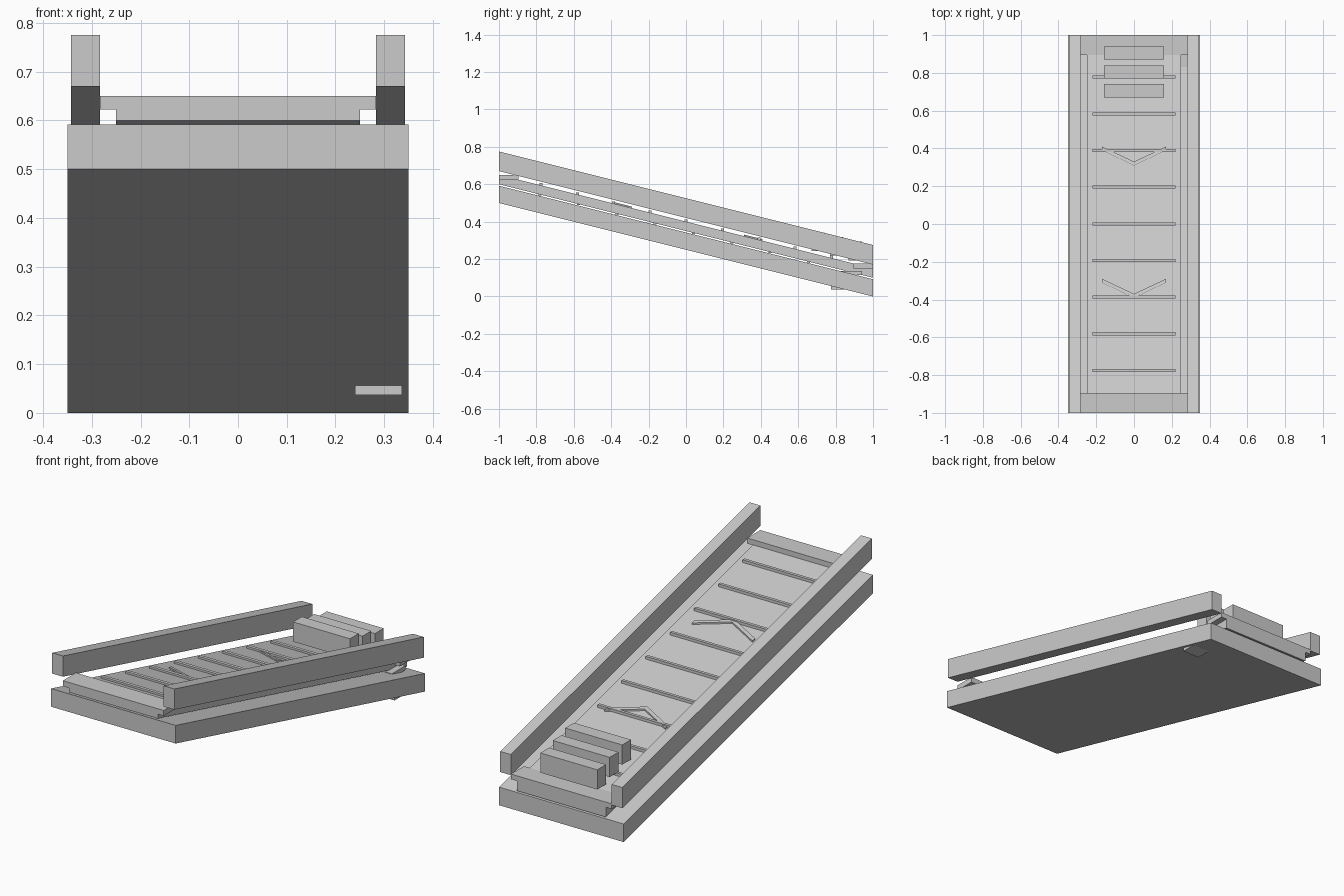
import bpy

if "Cube" in bpy.data.objects:
    bpy.data.objects.remove(bpy.data.objects["Cube"])

SLOPE = -0.25


def make(name, outline, z0, z1, slope=0.0):
    """Prism over an xy outline; z0/z1 are heights at y=0, tilted along y by slope."""
    n = len(outline)
    verts = [(x, y, z + slope * y) for z in (z0, z1) for x, y in outline]
    faces = [tuple(range(n))[::-1], tuple(range(n, 2 * n))]
    faces += [(i, (i + 1) % n, n + (i + 1) % n, n + i) for i in range(n)]
    mesh = bpy.data.meshes.new(name)
    mesh.from_pydata(verts, [], faces)
    obj = bpy.data.objects.new(name, mesh)
    bpy.context.collection.objects.link(obj)
    return obj


def block(name, x0, x1, y0, y1, z0, z1, slope=0.0):
    return make(name, [(x0, y0), (x1, y0), (x1, y1), (x0, y1)], z0, z1, slope)


# Sloping base, conveyor belt and side rails
block("base", -0.35, 0.35, -1, 1, 0.25, 0.342, SLOPE)
block("belt", -0.25, 0.25, -1, 1, 0.35, 0.40, SLOPE)
for side, x in (("left", -0.313), ("right", 0.313)):
    block(side + "_rail", x - 0.03, x + 0.03, -1, 1, 0.42, 0.525, SLOPE)

# Level plates at both ends
block("upper_end_plate", -0.283, 0.283, -1, -0.895, 0.622, 0.65)
block("lower_end_plate", -0.283, 0.283, 0.895, 1, 0.15, 0.176)

# Cross slats on top of and below the belt
for i in range(9):
    y = -0.775 + i * 0.194
    z = 0.40 + SLOPE * y
    block("top_slat", -0.22, 0.22, y - 0.008, y + 0.008, z - 0.002, z + 0.012)
    y = -0.78 + i * 0.205
    z = 0.35 + SLOPE * y
    block("bottom_slat", -0.22, 0.22, y - 0.008, y + 0.008, z - 0.006, z + 0.003)

# Direction chevrons
for y in (0.33, -0.37):
    v = [(-0.17, y + 0.06), (0, y - 0.02), (0.17, y + 0.06),
         (0.17, y + 0.08), (0, y), (-0.17, y + 0.08)]
    n = "chevron"
    for half in (v[0:2] + v[4:6], v[1:5]):
        make(n, half, 0.398, 0.408, SLOPE)

# Row of packages near the lower end
for i in range(3):
    y, z = 0.67 + 0.1 * i, 0.243 - 0.025 * i
    block("package", -0.16, 0.16, y, y + 0.07, z, z + 0.1)

# Sensor box beside the belt and service box under the base
block("sensor_box", 0.245, 0.283, 0.83, 0.94, 0.115, 0.137)
block("service_box", 0.24, 0.336, 0.775, 0.86, 0.037, 0.056)
